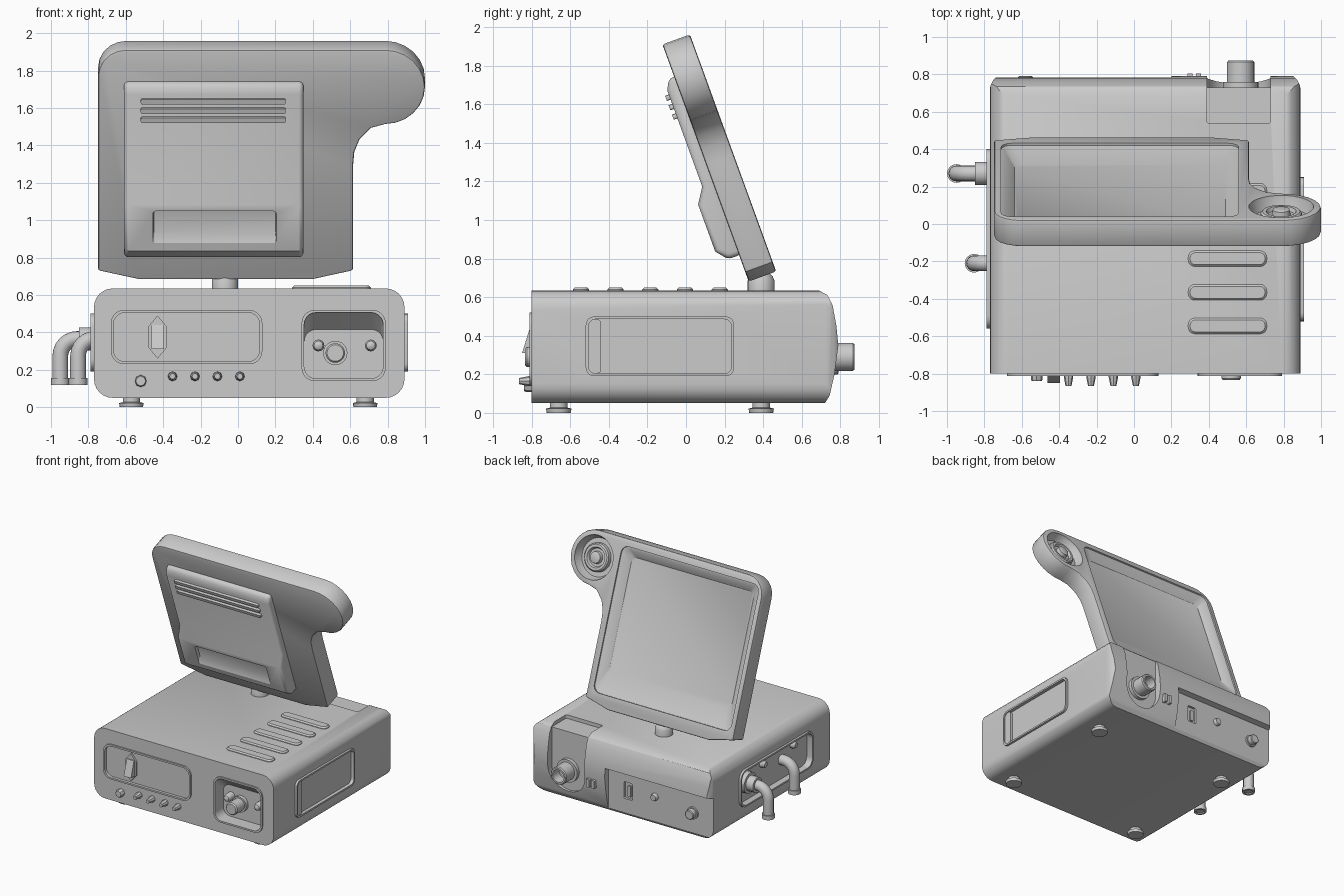
import bpy, bmesh
from math import sin, cos, pi, radians
from mathutils import Matrix, Vector

if "Cube" in bpy.data.objects:
    bpy.data.objects.remove(bpy.data.objects["Cube"])

grey = bpy.data.materials.new("light grey")
grey.use_nodes = True
grey.diffuse_color = (0.6, 0.6, 0.6, 1)
grey.node_tree.nodes["Principled BSDF"].inputs["Base Color"].default_value = (0.6, 0.6, 0.6, 1)
parts = []

# Drawing planes: (a, b, depth) to world
SCREEN = Matrix.Translation((0, 0.573, 0)) @ Matrix.Rotation(radians(110), 4, 'X')
front = lambda a, b, d: Vector((a, d, b))
side = lambda a, b, d: Vector((d, a, b))
top = lambda a, b, d: Vector((a, b, d))
screen = lambda a, b, d: SCREEN @ Vector((a, b, d))


def skin(name, rings):
    """Closed solid through matching rings of points."""
    bm = bmesh.new()
    loops = [[bm.verts.new(p) for p in ring] for ring in rings]
    n = len(loops[0])
    for lo, hi in zip(loops, loops[1:]):
        for i in range(n):
            j = (i + 1) % n
            bm.faces.new((lo[i], lo[j], hi[j], hi[i]))
    bm.faces.new(loops[0][::-1])
    bm.faces.new(loops[-1])
    bmesh.ops.recalc_face_normals(bm, faces=bm.faces)
    mesh = bpy.data.meshes.new(name)
    bm.to_mesh(mesh)
    bm.free()
    mesh.materials.append(grey)
    ob = bpy.data.objects.new(name, mesh)
    bpy.context.collection.objects.link(ob)
    parts.append(ob)
    return ob


def loft(name, plane, *levels):
    return skin(name, [[plane(a, b, d) for a, b in pts] for pts, d in levels])


def prism(name, plane, pts, d0, d1):
    return loft(name, plane, (pts, d0), (pts, d1))


def rrect(a0, a1, b0, b1, r, n=5):
    pts = []
    for k, (ca, cb) in enumerate([(a1 - r, b1 - r), (a0 + r, b1 - r), (a0 + r, b0 + r), (a1 - r, b0 + r)]):
        for i in range(n + 1):
            t = (k + i / n) * pi / 2
            pts.append((ca + r * cos(t), cb + r * sin(t)))
    return pts


def turned(name, plane, a, b, profile, n=24):
    """Round part from (depth, radius) steps."""
    return loft(name, plane, *[([(a + r * cos(2 * pi * i / n), b + r * sin(2 * pi * i / n))
                                 for i in range(n)], d) for d, r in profile])


def bake(ob):
    bpy.context.view_layer.update()
    dg = bpy.context.evaluated_depsgraph_get()
    mesh = bpy.data.meshes.new_from_object(ob.evaluated_get(dg))
    ob.modifiers.clear()
    ob.data = mesh


def boolean(ob, cutter, op='DIFFERENCE', keep=False):
    mod = ob.modifiers.new("cut", 'BOOLEAN')
    mod.operation, mod.solver, mod.object = op, 'EXACT', cutter
    bake(ob)
    if not keep:
        parts.remove(cutter)
        bpy.data.objects.remove(cutter)


def bevel(ob, width, segments=3, angle=40):
    mod = ob.modifiers.new("bevel", 'BEVEL')
    mod.width, mod.segments, mod.angle_limit = width, segments, radians(angle)
    bake(ob)


# Main housing: rounded cross-section, bulged back, rounded back corners
body = prism("housing", front, rrect(-.77, .89, .05, .635, .1, 6), -.8, 1)
back_curve = [(-1, 0), (.6, 0), (.72, .05), (.745, .09), (.77, .2), (.79, .35), (.78, .45),
              (.76, .56), (.735, .61), (.69, .635), (.6, .66), (-1, .66)]
boolean(body, prism("c", side, back_curve, -1, 1.1), 'INTERSECT')
boolean(body, prism("c", top, rrect(-.772, .892, -1.2, .81, .1), -.2, .9), 'INTERSECT')

# Recessed lower rear panel, outlet bay and its lid recess
boolean(body, prism("c", side, [(.95, .45), (.735, .41), (.735, -.1), (.95, -.1)], -.95, .2))
bay = [(.56 + .17 * cos(t), .29 + .17 * sin(t)) for t in [pi + i * pi / 12 for i in range(13)]]
boolean(body, prism("c", front, bay + [(.73, .8), (.39, .8)], .73, 1))
boolean(body, prism("c", top, rrect(.39, .73, .54, .9, .01), .605, .8))


def panel(name, plane, rect, r, surface, out, inner, rim=.014, slope=0):
    """Raised rim around a pocket cut into the housing."""
    a0, a1, b0, b1 = rect
    s = 1 if out > surface else -1
    frame = prism(name, plane, rrect(*rect, r), surface - s * .01, out)
    hole = (a0 + rim, a1 - rim, b0 + rim, b1 - rim)
    floor = hole[:3] + (hole[3] - slope,)
    q = r - rim / 2
    cutter = loft("c", plane, (rrect(*hole, q), out + s * .02), (rrect(*hole, q), surface),
                  (rrect(*floor, q), inner))
    boolean(frame, cutter, keep=True)
    boolean(body, cutter)


panel("control_panel_rim", front, (-.68, .13, .23, .52), .07, -.8, -.812, -.788)
panel("socket_rim", front, (.34, .79, .14, .52), .07, -.8, -.812, -.7, slope=.09)
panel("left_hatch_rim", side, (-.52, .25, .19, .5), .045, .89, .908, .88)
panel("right_port_rim", side, (-.56, .4, .19, .5), .07, -.77, -.788, -.735)
prism("hatch_grip", side, rrect(-.505, -.44, .205, .485, .02), .87, .9)

# Front controls
diamond = [(-.48, .43), (-.43, .49), (-.38, .43), (-.38, .32), (-.43, .26), (-.48, .32)]
prism("switch_plate", front, diamond, -.78, -.803)
prism("switch_rocker", side, [(-.79, .31), (-.85, .31), (-.81, .44), (-.79, .44)], -.462, -.395)
turned("power_knob", front, -.52, .14, [(-.78, .032), (-.83, .032), (-.84, .026)], 8)
for i in range(4):
    turned(f"toggle_{i + 1}", front, -.35 + .12 * i, .165, [(-.78, .026), (-.82, .025), (-.865, .016)], 8)
for x in (.43, .71):
    turned("socket_pin", front, x, .33, [(-.68, .032), (-.75, .032), (-.77, .024), (-.778, .01)], 12)
turned("socket_nozzle", front, .52, .29, [(-.68, .065), (-.73, .065), (-.73, .052), (-.825, .052), (-.835, .044)])

# Feet and top vents
for x in (-.57, .68):
    for y in (-.66, .39):
        turned("foot", top, x, y, [(0, .062), (.022, .066), (.027, .046), (.07, .046)])
for i in range(5):
    y = -.545 + .18 * i
    loft("top_vent", top, (rrect(.29, .71, y - .042, y + .042, .035), .62),
         (rrect(.29, .71, y - .042, y + .042, .035), .64),
         (rrect(.3, .7, y - .032, y + .032, .028), .65))

# Rear outlet and rear panel details
turned("rear_outlet", front, .57, .29, [(.7, .095), (.76, .095), (.76, .073), (.865, .073), (.873, .066),
                                        (.873, .052), (.79, .05)])
boolean(body, prism("c", front, rrect(-.02, .06, .19, .33, .01), .715, .8))
prism("rear_slot_key", front, rrect(0, .03, .21, .3, .005), .7, .73)
turned("rear_button", front, -.23, .28, [(.72, .03), (.75, .03), (.765, .024)], 16)
turned("rear_knob", front, -.58, .24, [(.72, .05), (.75, .05), (.75, .04), (.785, .04), (.79, .034)], 16)
for x in (.3, .345):
    prism("rear_latch", front, rrect(x - .014, x + .014, .23, .3, .006), .75, .805)

# Elbow pipes and studs on the right side
N = 16


def elbow(name, x, y, bend=.09, r=.042, z=.365):
    def ring(c, radial):
        return [c + r * (cos(2 * pi * i / N) * radial + sin(2 * pi * i / N) * Vector((0, 1, 0)))
                for i in range(N)]
    rings = [ring(Vector((-.73, y, z)), Vector((0, 0, 1)))]
    for k in range(7):
        t = pi / 2 + k * pi / 12
        radial = Vector((cos(t), 0, sin(t)))
        rings.append(ring(Vector((x + bend, y, z - bend)) + bend * radial, radial))
    rings.append(ring(Vector((x, y, .13)), Vector((-1, 0, 0))))
    skin(name, rings)
    turned(name + "_tip", top, x, y, [(.155, .05), (.12, .05), (.12, .034), (.14, .034)], N)


elbow("rear_pipe", -.95, .27)
elbow("front_pipe", -.855, -.21)
turned("rear_pipe_collar", side, .27, .365, [(-.73, .085), (-.785, .085), (-.785, .062), (-.85, .062)])
for y, z in ((.05, .43), (-.35, .44)):
    turned("port_stud", side, y, z, [(-.72, .03), (-.76, .03), (-.775, .02)], 12)

# Screen stand
turned("stand_ball", top, -.07, .39, [(.62, .07), (.685, .07), (.71, .058), (.73, .035), (.74, .01)])

# Tilted screen shell with a round lobe at the upper left
cx, cy, lobe = .787, 1.82, .213
outline = [(.615, .775), (.4, .725), (-.53, .725), (-.748, .775)]
outline += [(-.598 + .15 * cos(t), 1.883 + .15 * sin(t)) for t in [pi - i * pi / 10 for i in range(6)]]
outline += [(cx + lobe * cos(t), cy + lobe * sin(t)) for t in [pi / 2 - i * pi / 12 for i in range(13)]]
outline += [(.71, 1.585), (.65, 1.52), (.622, 1.45), (.615, 1.37)]
shell = prism("screen_shell", screen, outline, 0, -.152)
bevel(shell, .012, 2, 60)
bezel = rrect(-.71, .56, .83, 1.975, .06)
boolean(shell, loft("c", screen, (bezel, -.2), (bezel, -.14), (rrect(-.69, .54, .85, 1.955, .05), -.135),
                    (rrect(-.64, .49, .99, 1.9, .05), -.09)))
boolean(shell, turned("c", screen, cx, cy, [(-.2, .18), (-.14, .172), (-.085, .15)], 32))
turned("lobe_dial", screen, cx, cy, [(-.07, .115), (-.115, .11), (-.125, .1), (-.125, .08), (-.105, .07),
                                     (-.105, .05), (-.135, .045), (-.14, .035)], 32)

# Rear pack on the screen with a thicker lower block
pack = prism("screen_pack", side, [(.87, -.02), (.87, .06), (.93, .11), (1.19, .11), (1.27, .058),
                                   (1.8, .058), (1.855, .03), (1.855, -.02)], -.61, .35)
pack.data.transform(SCREEN @ Matrix(((1, 0, 0, 0), (0, 1, 0, 0), (0, 0, 1, 0), (0, 0, 0, 1))))
bevel(pack, .03, 3, 50)
boolean(pack, loft("c", screen, (rrect(-.455, .205, .97, 1.16, .015), .13),
                   (rrect(-.455, .205, .975, 1.155, .015), .11),
                   (rrect(-.45, .2, 1.025, 1.15, .01), .085)))
for v in (1.66, 1.712, 1.764):
    prism("pack_rib", screen, rrect(-.52, .255, v - .014, v + .014, .008, 2), .04, .078)

# Smooth shading with sharp edges kept
bpy.ops.object.select_all(action='DESELECT')
for ob in parts:
    ob.select_set(True)
bpy.context.view_layer.objects.active = body
bpy.ops.object.shade_smooth_by_angle(angle=radians(32))
